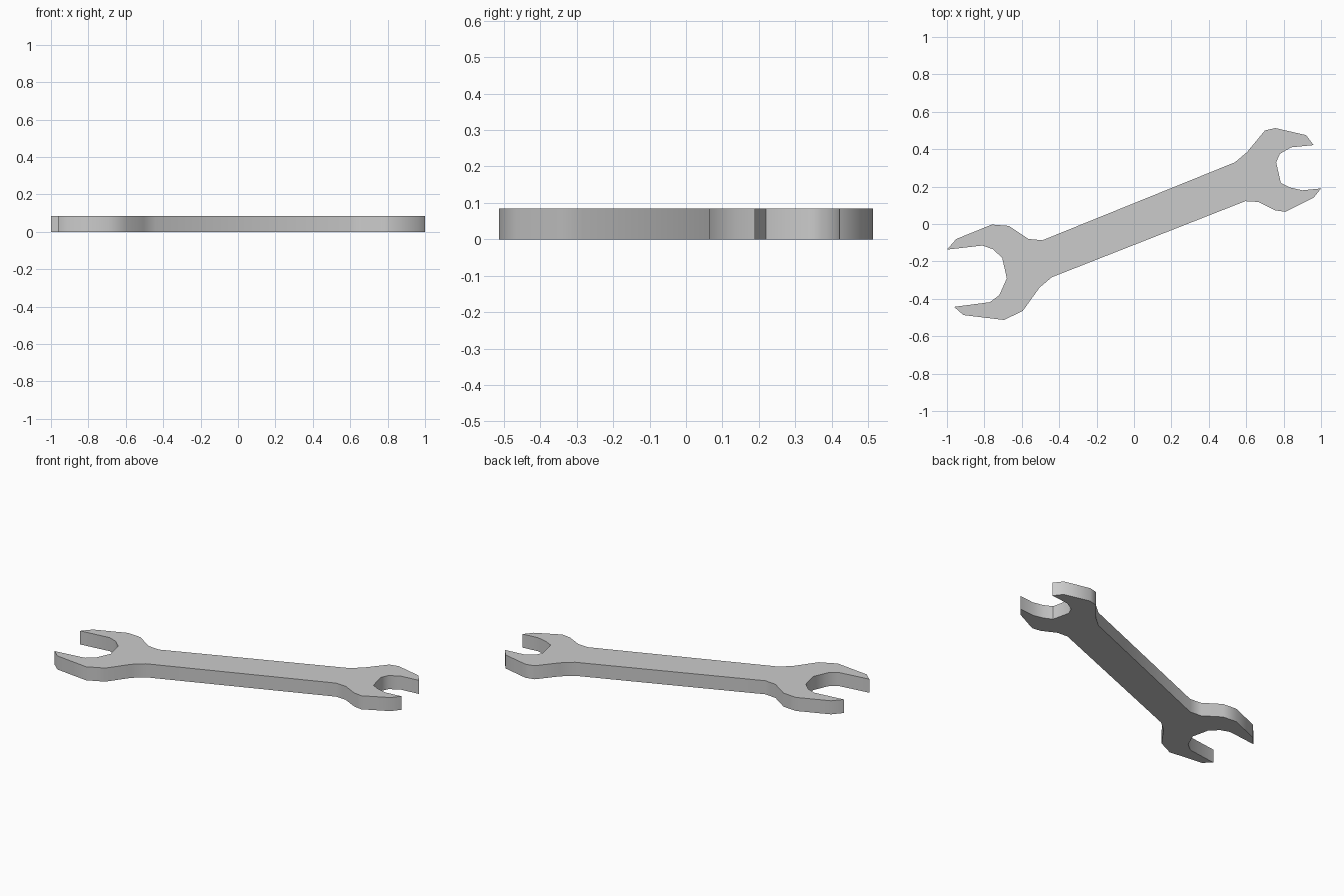
import bpy
import bmesh
import math

if "Cube" in bpy.data.objects:
    bpy.data.objects.remove(bpy.data.objects["Cube"])

THICKNESS = 0.085

# Large open jaw: from the shank's upper corner round to its lower corner
large_outer_top = [(-0.49, -0.087), (-0.565, -0.08), (-0.67, -0.01),
                   (-0.76, -0.003), (-0.95, -0.08), (-1.0, -0.137)]
large_mouth = [(-0.81, -0.115), (-0.755, -0.135), (-0.705, -0.18),
               (-0.68, -0.29), (-0.72, -0.38), (-0.77, -0.418)]
large_outer_bottom = [(-0.962, -0.443), (-0.912, -0.487), (-0.695, -0.513),
                      (-0.595, -0.465), (-0.505, -0.34), (-0.44, -0.285)]

# Small open jaw: from the shank's lower corner round to its upper corner
small_outer_bottom = [(0.595, 0.122), (0.665, 0.118), (0.755, 0.073),
                      (0.81, 0.065), (0.96, 0.14), (1.0, 0.19)]
small_mouth = [(0.90, 0.18), (0.835, 0.195), (0.785, 0.22),
               (0.76, 0.33), (0.78, 0.375), (0.84, 0.41)]
small_outer_top = [(0.96, 0.422), (0.92, 0.475), (0.755, 0.513),
                   (0.70, 0.50), (0.605, 0.385), (0.54, 0.33)]

# The straight shank is the pair of long edges joining the two jaws
outline = (large_outer_top + large_mouth + large_outer_bottom +
           small_outer_bottom + small_mouth + small_outer_top)


def extruded_plate(name, points, height):
    bm = bmesh.new()
    base = bm.faces.new([bm.verts.new((x, y, 0)) for x, y in points])
    top = bmesh.ops.extrude_face_region(bm, geom=[base], use_keep_orig=True)
    new_verts = [v for v in top["geom"] if isinstance(v, bmesh.types.BMVert)]
    bmesh.ops.translate(bm, verts=new_verts, vec=(0, 0, height))
    bmesh.ops.recalc_face_normals(bm, faces=bm.faces)
    # Cut the concave caps into clean triangles
    caps = [f for f in bm.faces if len(f.verts) > 4]
    bmesh.ops.triangulate(bm, faces=caps, ngon_method='EAR_CLIP')
    mesh = bpy.data.meshes.new(name)
    bm.to_mesh(mesh)
    bm.free()
    obj = bpy.data.objects.new(name, mesh)
    bpy.context.collection.objects.link(obj)
    return obj


# Double open-ended spanner, softly shaded rim with crisp top and bottom edges
spanner = extruded_plate("spanner", outline, THICKNESS)
bpy.context.view_layer.objects.active = spanner
spanner.select_set(True)
bpy.ops.object.shade_smooth_by_angle(angle=math.radians(45))
